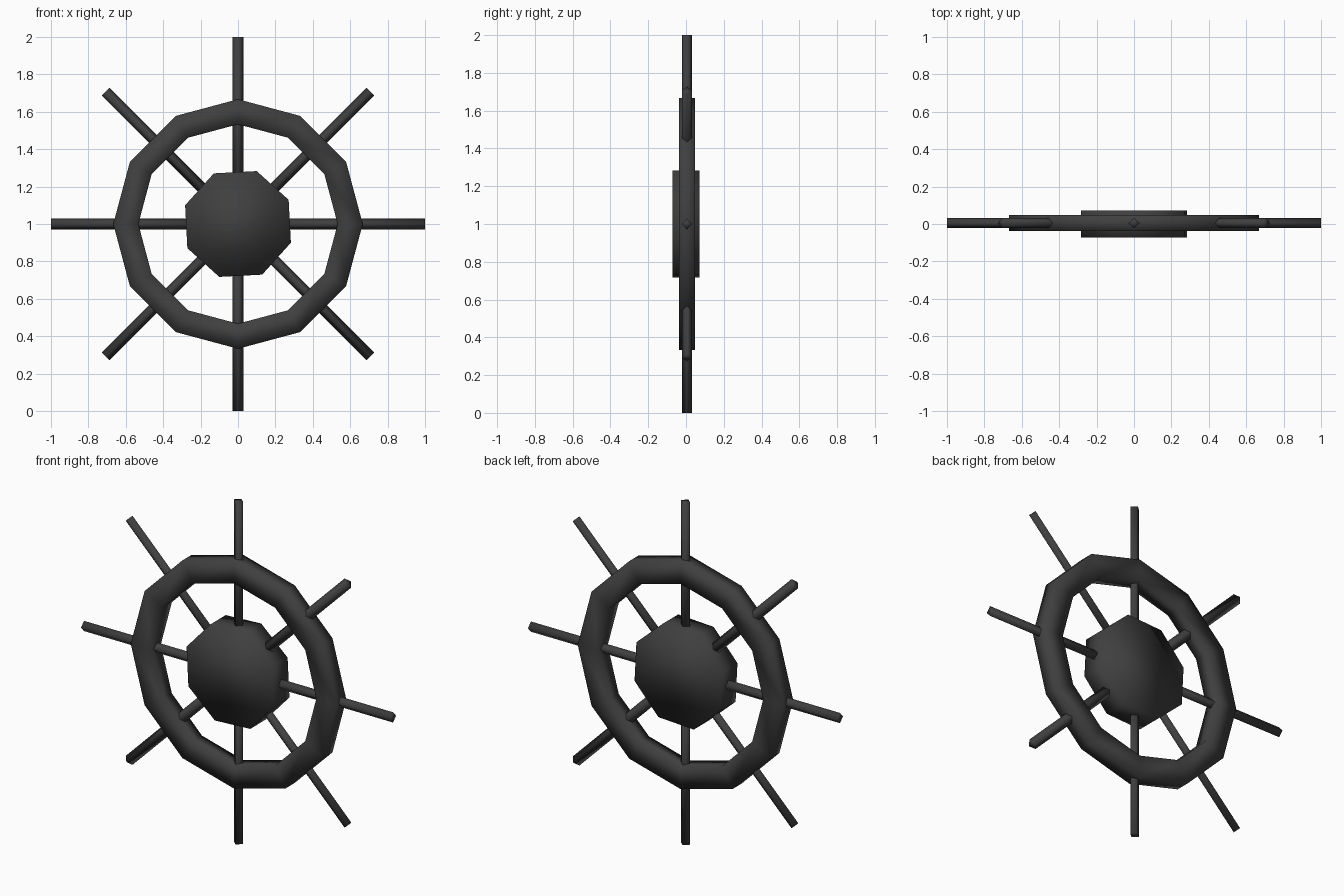
import bpy
import math
from mathutils import Matrix

cube = bpy.data.objects.get("Cube")
if cube:
    bpy.data.objects.remove(cube, do_unlink=True)

# Single dark material
dark = bpy.data.materials.new("dark_grey")
dark.use_nodes = True
color = (0.05, 0.05, 0.05, 1)
dark.diffuse_color = color
dark.node_tree.nodes["Principled BSDF"].inputs["Base Color"].default_value = color

CENTRE = Matrix.Translation((0, 0, 1))
FACE_FRONT = Matrix.Rotation(math.radians(90), 4, "X")


def finish(name, matrix):
    """Name the new part, bake its transform, colour and smooth it."""
    part = bpy.context.object
    part.name = name
    part.data.transform(matrix)
    part.data.materials.append(dark)
    bpy.ops.object.shade_smooth()
    return part


def spin(degrees):
    return Matrix.Rotation(math.radians(degrees), 4, "Y")


# Rim: twelve-sided ring with a rectangular section
bpy.ops.mesh.primitive_torus_add(major_segments=12, minor_segments=4,
                                 major_radius=0.6, minor_radius=0.1)
rim = bpy.context.object
for v in rim.data.vertices:
    angle = math.atan2(v.co.y, v.co.x)
    side = math.hypot(v.co.x, v.co.y) - 0.6
    # square up the section so its faces point outward and forward
    index = v.index % 4
    radius = 0.6 + (0.067 if index in (0, 3) else -0.067)
    height = 0.043 if index in (0, 1) else -0.043
    v.co = (radius * math.cos(angle), radius * math.sin(angle), height)
finish("rim", CENTRE @ Matrix.Translation((0, 0.005, 0)) @ FACE_FRONT)

# Hub: thick octagonal disc, turned slightly
bpy.ops.mesh.primitive_cylinder_add(vertices=8, radius=0.3, depth=0.143)
finish("hub", CENTRE @ FACE_FRONT @ Matrix.Rotation(math.radians(25.5), 4, "Z"))

# Spokes: eight diamond-section bars running through the rim
for i in range(8):
    bpy.ops.mesh.primitive_cylinder_add(vertices=4, radius=1, depth=0.9)
    shape = Matrix.Diagonal((0.03, 0.027, 1, 1))
    finish(f"spoke_{i + 1}",
           CENTRE @ spin(45 * i) @ Matrix.Translation((0, 0.005, 0.55)) @ shape)
